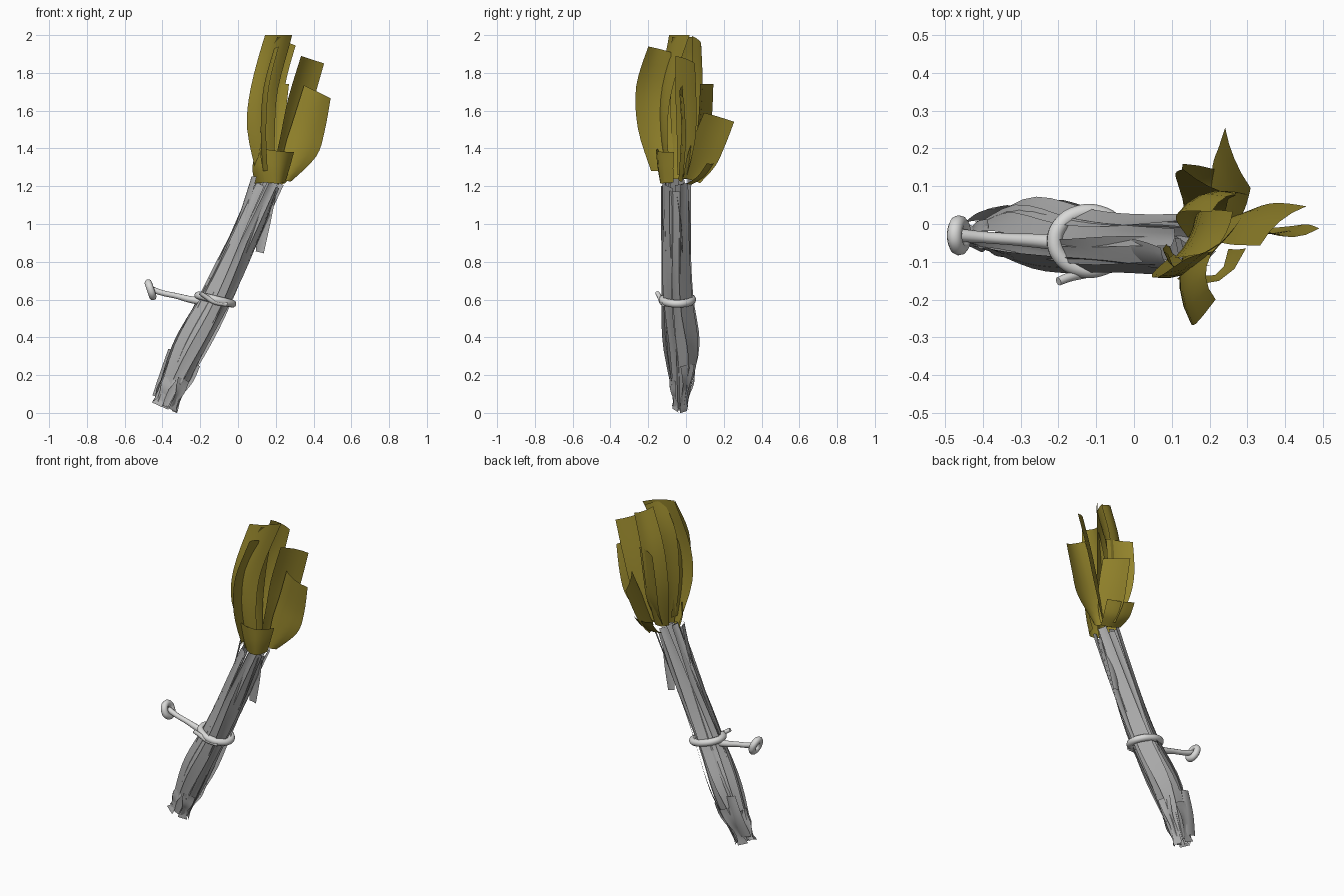
import bpy, math, random
from mathutils import Matrix, Vector as V

random.seed(4)
cube = bpy.data.objects.get("Cube")
if cube:
    bpy.data.objects.remove(cube)


def material(name, rgb):
    m = bpy.data.materials.new(name)
    m.use_nodes = True
    m.diffuse_color = (*rgb, 1)
    m.node_tree.nodes["Principled BSDF"].inputs["Base Color"].default_value = (*rgb, 1)
    return m


OLIVE = material("olive leaf", (0.30, 0.235, 0.025))
GREY = material("grey bark", (0.41, 0.41, 0.41))
PALE = material("pale cord", (0.69, 0.69, 0.68))


def along(pts, t):
    """Smooth value at t in 0..1 through a list of vectors or numbers."""
    n = len(pts) - 1
    i = min(int(t * n), n - 1)
    f = t * n - i
    a, b, c, d = pts[max(i - 1, 0)], pts[i], pts[i + 1], pts[min(i + 2, n)]
    return (b * 2 + (c - a) * f + (a * 2 - b * 5 + c * 4 - d) * f ** 2
            + (b * 3 - a - c * 3 + d) * f ** 3) * 0.5


def sheet(name, point, rows, cols, mat):
    """Grid surface from point(t, u), with t along it and u in -1..1 across."""
    verts = [point(i / rows, 2 * j / cols - 1) for i in range(rows + 1) for j in range(cols + 1)]
    w = cols + 1
    faces = [(i * w + j, i * w + j + 1, (i + 1) * w + j + 1, (i + 1) * w + j)
             for i in range(rows) for j in range(cols)]
    me = bpy.data.meshes.new(name)
    me.from_pydata(verts, [], faces)
    me.materials.append(mat)
    me.shade_smooth()
    bpy.context.collection.objects.link(bpy.data.objects.new(name, me))


def blade(name, path, across, widths, bow=0.02, tilt=0.0, twist=0.0, mat=OLIVE):
    """Curved blade: centre path, direction across it, half widths, bow outward."""
    path = [V(p) for p in path]
    across = V(across).normalized()
    normal = across.cross(path[-1] - path[0]).normalized()

    def point(t, u):
        turn = Matrix.Rotation(twist * t, 3, "Z")
        offset = across * u * along(widths, t) + normal * bow * (1 - u * u)
        return along(path, t) + turn @ offset + V((0, 0, tilt * u * t))
    sheet(name, point, 12, 4, mat)


# Bark strips wrapped round a leaning axis
AXIS = [V(p) for p in ((-.39, -.03, .035), (-.265, -.02, .32), (-.12, -.045, .6),
                       (.03, -.05, .92), (.17, -.05, 1.23))]
RADII = [0.062, 0.085, 0.08, 0.078, 0.07]
FLATTEN = [0.6, 1, 1, 1, 1]
SIDE = V((0.91, 0, -0.42))


def bark(name, angle, t0, t1, span, scale=1.0, flare=0.0):
    phase, twist = random.uniform(0, 6), random.uniform(-0.4, 0.4)

    def point(s, u):
        t = t0 + (t1 - t0) * s
        a = angle + twist * (s - 0.5) + u * span * (1 + 0.25 * math.sin(6 * s + phase))
        r = along(RADII, t) * scale + flare * abs(s - 0.5) + 0.006 * math.sin(9 * s + phase)
        r *= 1 - 0.12 * (1 - u * u)
        return (along(AXIS, t) + SIDE * r * math.cos(a)
                + V((0, r * along(FLATTEN, t) * math.sin(a), 0)))
    sheet(name, point, 16, 4, GREY)


for k in range(9):
    bark(f"bark_strip_{k + 1}", k * math.tau / 9, random.uniform(-0.01, 0.05),
         random.uniform(0.95, 1.02), 0.42, random.uniform(0.8, 1.1))
for k in range(4):
    bark(f"inner_strip_{k + 1}", k * math.tau / 4 + 0.3, 0.0, 0.99, 0.5, 0.68)
# Short splinters peeling away at the foot and near the top
for k in range(5):
    bark(f"foot_splinter_{k + 1}", k * math.tau / 5 + 0.4, random.uniform(-0.02, 0.01),
         random.uniform(0.13, 0.22), 0.4, 1.02, 0.015)
blade("peeling_splinter", [(-.41, .0, .08), (-.37, .03, .2), (-.335, .04, .33)],
      (1, 0, -.3), [.045, .045, .035], -0.01, mat=GREY)
blade("hanging_splinter", [(.17, -.05, 1.15), (.14, -.03, 1.0), (.115, -.02, .85)],
      (1, .1, -.25), [.03, .03, .022], 0.005, mat=GREY)
blade("arched_strip", [(.085, -.09, 1.25), (.035, -.08, 1.08), (-.035, -.07, .88), (-.13, -.08, .66)],
      (.5, -1, 0), [.03, .04, .04, .03], -0.008, mat=GREY)

# Tall blades of the head
blade("left_blade", [(.15, -.08, 1.24), (.122, -.115, 1.5), (.14, -.105, 1.72), (.215, -.035, 2.0)],
      (1, 0, 0), [.045, .075, .08, .09], 0.02, twist=0.65)
blade("front_blade", [(.15, -.12, 1.28), (.14, -.165, 1.5), (.155, -.172, 1.72), (.21, -.14, 1.925)],
      (-.1, 1, 0), [.065, .09, .092, .06], -0.02, -0.015)
blade("middle_blade", [(.16, -.05, 1.24), (.135, -.035, 1.5), (.16, -.025, 1.8), (.235, -.02, 1.99)],
      (.5, 1, 0), [.04, .06, .07, .06], 0.01)
blade("rear_middle_blade", [(.18, -.02, 1.24), (.17, .04, 1.5), (.19, .06, 1.75), (.255, .055, 1.97)],
      (1, .45, 0), [.04, .065, .065, .055], -0.02, -0.025)
# Blades leaning outward
blade("upper_left_side_blade", [(.21, -.02, 1.26), (.28, .0, 1.45), (.33, .0, 1.65), (.395, -.005, 1.87)],
      (1, .85, 0), [.04, .075, .085, .08], -0.015, -0.02)
blade("lower_left_side_blade", [(.25, -.02, 1.23), (.33, -.01, 1.38), (.375, -.005, 1.52), (.42, -.015, 1.70)],
      (1, .05, -.2), [.03, .085, .085, .072], 0.02, -0.02)
blade("back_blade", [(.22, .03, 1.23), (.24, .08, 1.33), (.26, .125, 1.44), (.275, .175, 1.565)],
      (.38, -.9, .27), [.05, .085, .092, .09], 0.01)
blade("back_right_blade", [(.18, .0, 1.25), (.18, .07, 1.4), (.18, .1, 1.55), (.2, .11, 1.74)],
      (1, -.5, 0), [.04, .07, .078, .078], 0.01)
# Short collar blades
blade("front_collar_blade", [(.195, -.09, 1.22), (.2, -.1, 1.3), (.205, -.105, 1.39)],
      (.9, .4, 0), [.06, .08, .1], 0.05, -0.01)
blade("right_collar_blade", [(.13, -.08, 1.22), (.12, -.1, 1.3), (.13, -.11, 1.38)],
      (.8, -.6, .1), [.05, .055, .05], 0.02)
blade("back_collar_blade", [(.19, .02, 1.22), (.2, .085, 1.26), (.21, .135, 1.33)],
      (1, -.3, -.1), [.06, .08, .085], -0.015)


def cord(name, pts, radius, closed=False):
    """Round tube through points (x, y, z, thickness)."""
    cu = bpy.data.curves.new(name, "CURVE")
    cu.dimensions = "3D"
    cu.bevel_depth, cu.bevel_resolution, cu.resolution_u = radius, 3, 6
    cu.use_fill_caps = True
    sp = cu.splines.new("BEZIER")
    sp.bezier_points.add(len(pts) - 1)
    sp.use_cyclic_u = closed
    for b, p in zip(sp.bezier_points, pts):
        b.co, b.radius = p[:3], p[3]
        b.handle_left_type = b.handle_right_type = "AUTO"
    tmp = bpy.data.objects.new(name, cu)
    bpy.context.collection.objects.link(tmp)
    bpy.context.view_layer.update()
    me = bpy.data.meshes.new_from_object(tmp.evaluated_get(bpy.context.evaluated_depsgraph_get()))
    bpy.data.objects.remove(tmp)
    me.materials.clear()
    me.materials.append(PALE)
    me.shade_smooth()
    bpy.context.collection.objects.link(bpy.data.objects.new(name, me))


# Cord loop round the bark, its loose end, and the handle tail with a ring
loop = [(-.12 + .09 * math.cos(a), -.045 + .077 * math.sin(a), .6 - .022 * math.cos(a), 1)
        for a in (k * math.tau / 10 for k in range(10))]
cord("cord_loop", loop, 0.021, True)
cord("cord_loose_end", [(-.06, -.115, .575, 1), (-.13, -.13, .59, 1), (-.17, -.14, .615, .9),
                        (-.2, -.152, .635, .8)], 0.014)
cord("cord_tail", [(-.19, -.05, .59, 1.3), (-.25, -.045, .6, 1.1), (-.33, -.04, .62, .9),
                   (-.4, -.035, .635, .9), (-.46, -.03, .655, 1)], 0.017)
ring = [(-.463 - .012 * math.sin(a), -.03 + .033 * math.cos(a), .652 + .036 * math.sin(a), 1)
        for a in (k * math.tau / 8 for k in range(8))]
cord("tail_ring", ring, 0.02, True)
